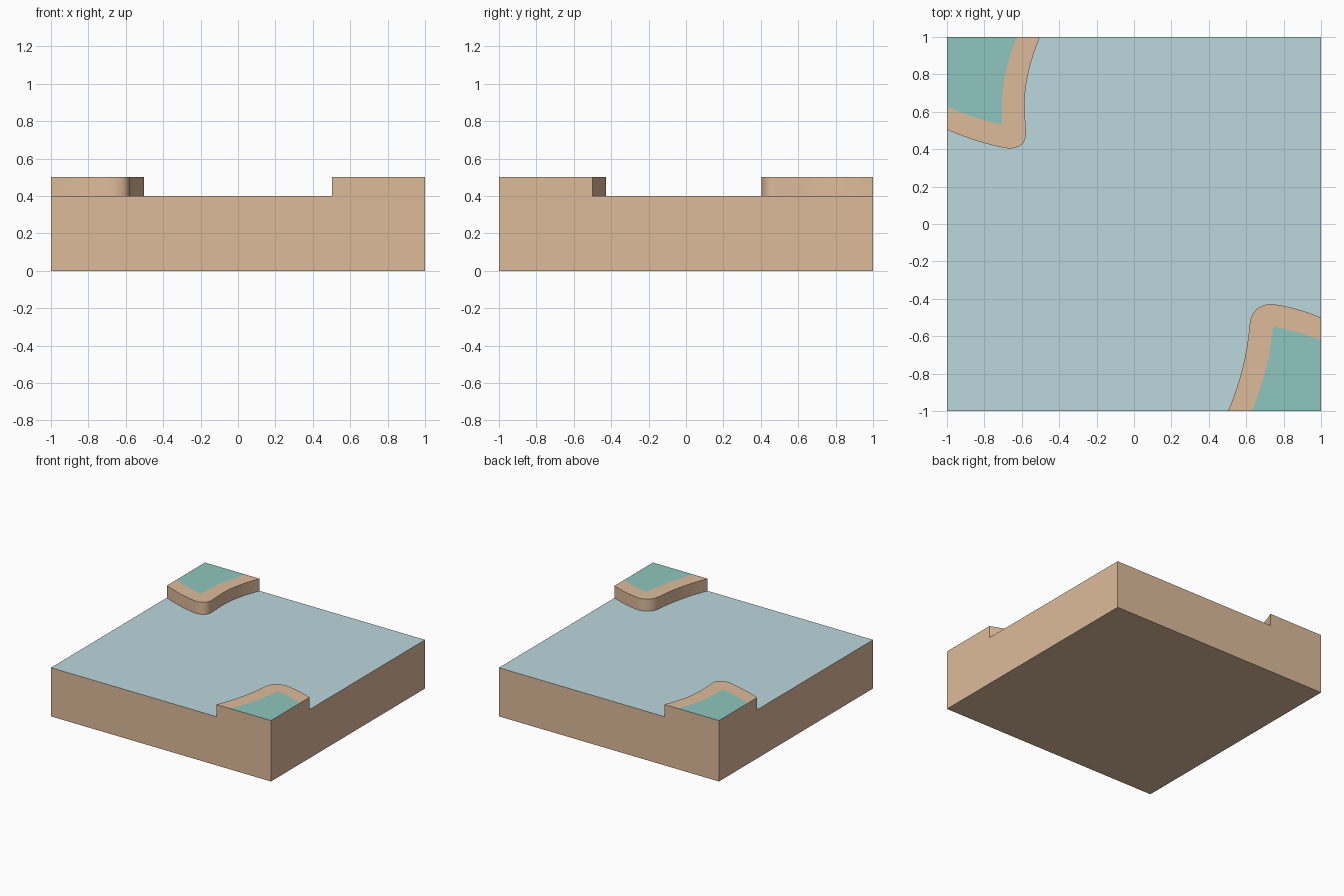
import bpy, bmesh, math
from mathutils import Vector

if "Cube" in bpy.data.objects:
    bpy.data.objects.remove(bpy.data.objects["Cube"])

WATER_Z, LAND_Z, N = 0.4, 0.5, 8


def material(name, rgb):
    m = bpy.data.materials.new(name)
    m.diffuse_color = (*rgb, 1)
    m.use_nodes = True
    m.node_tree.nodes["Principled BSDF"].inputs["Base Color"].default_value = m.diffuse_color
    return m


SAND = material("sand", (0.73, 0.50, 0.33))
WATER = material("water", (0.50, 0.68, 0.72))
GRASS = material("grass", (0.275, 0.565, 0.52))


def path(*p):
    """Chain of quadratic curves: point, control, point, control, point..."""
    pts = []
    for k in range(0, len(p) - 2, 2):
        a, c, b = (Vector(q) for q in p[k:k + 3])
        for i in range(N):
            t = i / N
            pts.append(a * (1 - t) ** 2 + c * 2 * t * (1 - t) + b * t * t)
    return pts + [Vector(p[-1])]


def at(points, z):
    return [(q[0], q[1], z) for q in points]


def make(name, faces, mats):
    """faces: list of (corner list, material index)"""
    bm = bmesh.new()
    for corners, mi in faces:
        f = bm.faces.new([bm.verts.new(c) for c in corners])
        f.material_index = mi
    bmesh.ops.remove_doubles(bm, verts=bm.verts, dist=1e-5)
    me = bpy.data.meshes.new(name)
    bm.to_mesh(me)
    bm.free()
    for m in mats:
        me.materials.append(m)
    ob = bpy.data.objects.new(name, me)
    bpy.context.collection.objects.link(ob)
    return ob


# Shorelines (outer) and grass edges (inner) of the two corner banks
back_outer = path((-.503, 1), (-.585, .80), (-.585, .64), (-.582, .56), (-.578, .478),
                  (-.58, .408), (-.668, .403), (-.83, .43), (-1, .505))
back_inner = path((-.626, 1), (-.706, .80), (-.706, .64), (-.706, .586), (-.706, .532),
                  (-.706, .532), (-.706, .532), (-.86, .565), (-1, .628))
front_outer = path((.503, -1), (.60, -.77), (.618, -.54), (.63, -.43), (.738, -.428),
                   (.87, -.445), (1, -.50))
front_inner = path((.63, -1), (.725, -.77), (.743, -.548), (.743, -.548), (.743, -.548),
                   (.87, -.57), (1, -.623))

# Raised banks: shore wall, sandy rim and grass top
for name, outer, inner, corner in (
        ("back_bank", back_outer, back_inner, (-1, 1)),
        ("front_bank", front_outer, front_inner, (1, -1))):
    faces = []
    for i in range(len(outer) - 1):
        a, b, c, d = outer[i], outer[i + 1], inner[i + 1], inner[i]
        faces.append((at([b, a], WATER_Z) + at([a, b], LAND_Z), 0))
        rim = [a, d, c, b] if (c - d).length > 1e-4 else [a, d, b]
        faces.append((at(rim[::-1], LAND_Z), 0))
    grass = [q for i, q in enumerate(inner) if i == 0 or (q - inner[i - 1]).length > 1e-4]
    faces.append((at([corner] + grass[::-1], LAND_Z)[::-1], 1))
    bank = make(name, faces, [SAND, GRASS])
    # All faces point outward or upward
    bm = bmesh.new()
    bm.from_mesh(bank.data)
    away = Vector((-corner[0], -corner[1], 0))
    for f in bm.faces:
        f.normal_update()
        if f.normal.z < -0.5 or (abs(f.normal.z) < 0.5 and f.normal.dot(away) < 0):
            f.normal_flip()
    bm.to_mesh(bank.data)
    bm.free()
    bpy.ops.object.select_all(action='DESELECT')
    bank.select_set(True)
    bpy.context.view_layer.objects.active = bank
    bpy.ops.object.shade_smooth_by_angle(angle=math.radians(35))

# Water surface between the shorelines
make("water_surface",
     [(at([(-1, -1)] + front_outer + [(1, 1)] + back_outer, WATER_Z), 0)], [WATER])


def side(low, mid, high):
    """Block side: low end at water level, high end at bank level."""
    return (at([low, high], 0) + at([high, mid], LAND_Z) + at([mid, low], WATER_Z))


# Ground block: four stepped sides and a bottom
make("ground_block", [
    (side((-1, -1), front_outer[0], (1, -1)), 0),
    (side((1, 1), front_outer[-1], (1, -1))[::-1], 0),
    (side((1, 1), back_outer[0], (-1, 1)), 0),
    (side((-1, -1), back_outer[-1], (-1, 1))[::-1], 0),
    (at([(-1, -1), (-1, 1), (1, 1), (1, -1)], 0), 0)], [SAND])
